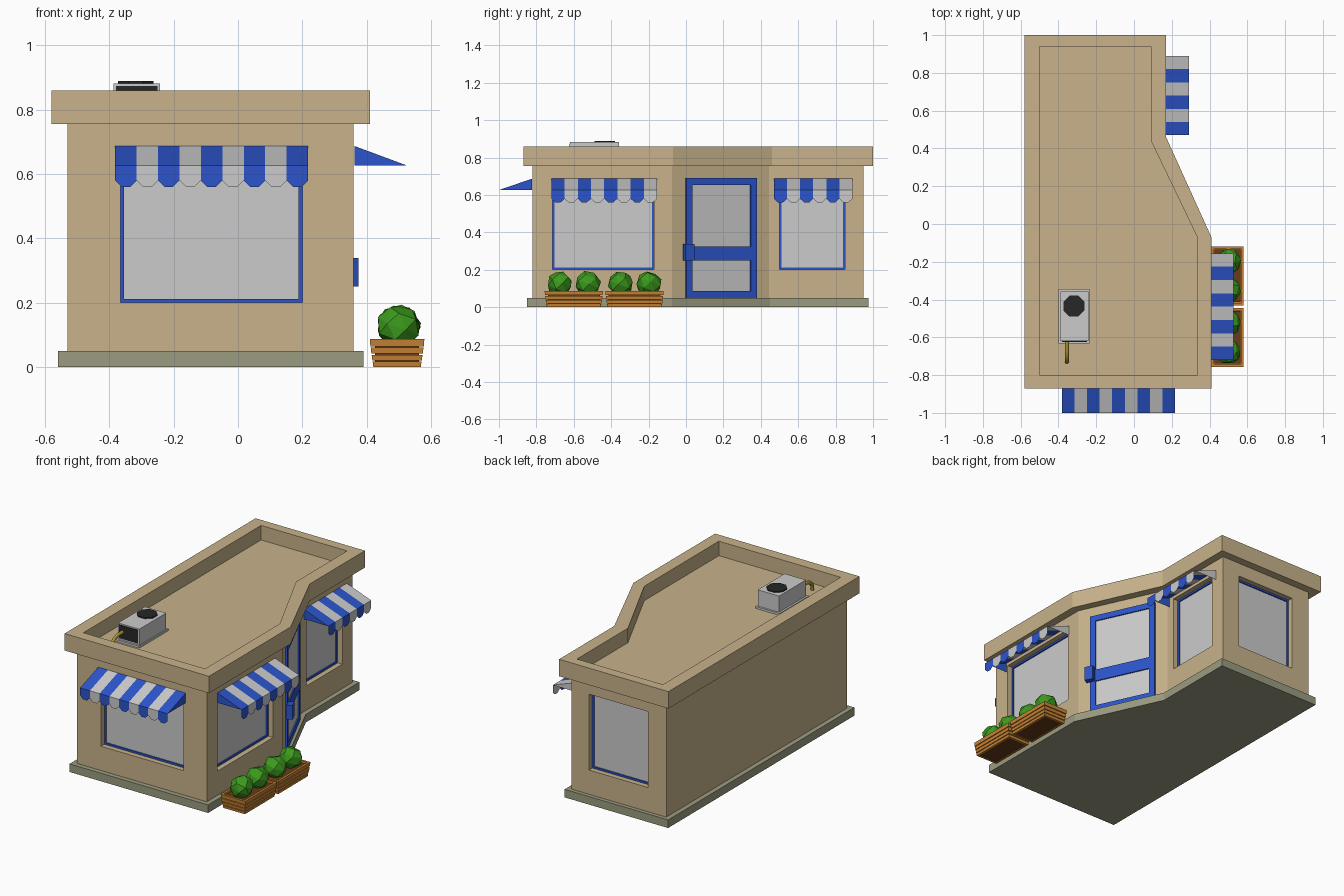
import bpy, bmesh, math, random
from mathutils import Vector

if "Cube" in bpy.data.objects:
    bpy.data.objects.remove(bpy.data.objects["Cube"])

random.seed(4)


def material(name, *rgb):
    m = bpy.data.materials.new(name)
    m.diffuse_color = (*rgb, 1)
    m.use_nodes = True
    m.node_tree.nodes["Principled BSDF"].inputs["Base Color"].default_value = m.diffuse_color
    return m


TAN = material("tan", 0.58, 0.45, 0.26)
BLUE = material("blue", 0.025, 0.09, 0.6)
STONE = material("stone", 0.33, 0.33, 0.22)
WOOD = material("wood", 0.58, 0.23, 0.035)
SOIL = material("soil", 0.13, 0.045, 0.01)
GREEN = material("green", 0.045, 0.32, 0.012)
DARK = material("dark", 0.02, 0.02, 0.02)
BRASS = material("brass", 0.4, 0.3, 0.03)


def finish(name, bm, mat=None):
    bmesh.ops.recalc_face_normals(bm, faces=bm.faces)
    me = bpy.data.meshes.new(name)
    bm.to_mesh(me)
    bm.free()
    if mat:
        me.materials.append(mat)
    ob = bpy.data.objects.new(name, me)
    bpy.context.collection.objects.link(ob)
    return ob


def loft(name, loops, mat=None):
    """Join equal-length loops of points in order and cap both ends."""
    bm = bmesh.new()
    rings = [[bm.verts.new(p) for p in loop] for loop in loops]
    for a, b in zip(rings, rings[1:]):
        for i in range(len(a)):
            j = (i + 1) % len(a)
            bm.faces.new((a[i], a[j], b[j], b[i]))
    bm.faces.new(rings[0])
    bm.faces.new(rings[-1])
    return finish(name, bm, mat)


def at(outline, z):
    return [(x, y, z) for x, y in outline]


def rect(x0, x1, y0, y1):
    return [(x0, y0), (x1, y0), (x1, y1), (x0, y1)]


def box(name, x, y, z, mat=None):
    r = rect(*x, *y)
    return loft(name, [at(r, z[0]), at(r, z[1])], mat)


def wall_frame(origin, along):
    """Map (u along wall, v outward, z) to the world; outward is right of 'along'."""
    o, d = Vector((*origin, 0)), Vector((*along, 0)).normalized()
    n = Vector((d.y, -d.x, 0))
    return lambda u, v, z: o + u * d + v * n + Vector((0, 0, z))


def wall_box(name, wall, u, v, z, mat=None):
    return loft(name, [[wall(a, b, h) for a, b in rect(*u, *v)] for h in z], mat)


# Building shell
base_line = [(-.56, -.85), (.39, -.85), (.39, -.075), (.15, .45), (.15, .975), (-.56, .975)]
wall_line = [(-.53, -.82), (.36, -.82), (.36, -.075), (.12, .445), (.12, .95), (-.53, .95)]
roof_line = [(-.58, -.87), (.41, -.87), (.41, -.07), (.17, .46), (.17, 1), (-.58, 1)]
roof_in = [(-.50, -.80), (.335, -.80), (.335, -.07), (.09, .44), (.09, .94), (-.50, .94)]
loft("base_slab", [at(base_line, 0), at(base_line, .05)], STONE)
walls = loft("walls", [at(wall_line, .05), at(wall_line, .757)], TAN)
loft("roof_parapet", [at(roof_line, .755), at(roof_line, .86),
                      at(roof_in, .86), at(roof_in, .77)], TAN)

front = wall_frame((0, -.82), (1, 0))
side = wall_frame((.36, 0), (0, 1))
rear_side = wall_frame((.12, 0), (0, 1))
back = wall_frame((0, .95), (-1, 0))
slant = wall_frame(wall_line[2], (-.24, .52))


# Recessed windows
def border(name, wall, u, z, w, v):
    wall_box(name + "_left", wall, (u[0], u[0] + w), v, z, BLUE)
    wall_box(name + "_right", wall, (u[1] - w, u[1]), v, z, BLUE)
    for part, h in (("bottom", (z[0], z[0] + w)), ("top", (z[1] - w, z[1]))):
        wall_box(f"{name}_{part}", wall, (u[0] + w, u[1] - w), v, h, BLUE)


def window(name, wall, u0, u1):
    z = (.2, .67)
    cutter = wall_box(name + "_cutter", wall, (u0, u1), (-.045, .05), z)
    cutter.hide_render = True
    cutter.hide_viewport = True
    cutter.display_type = 'WIRE'
    mod = walls.modifiers.new(name, 'BOOLEAN')
    mod.object, mod.operation, mod.solver = cutter, 'DIFFERENCE', 'EXACT'
    border(name + "_frame", wall, (u0, u1), z, .011, (-.045, -.032))
    wall_box(name + "_glass", wall, (u0 + .01, u1 - .01), (-.046, -.04), (.21, .66))


window("front_window", front, -.365, .2)
window("side_window", side, -.715, -.17)
window("rear_side_window", rear_side, .5, .85)
window("back_window", back, 0, .405)

# Door on the slanted wall
d0, d1 = .08, .495
v = (-.01, .012)
border("door_frame", slant, (d0, d1), (.05, .69), .036, v)
wall_box("door_middle_rail", slant, (d0 + .036, d1 - .036), v, (.25, .325), BLUE)
wall_box("door_glass", slant, (d0 + .02, d1 - .02), (-.01, .004), (.07, .67))
wall_box("door_handle", slant, (d0 - .02, d0 + .032), (.01, .045), (.25, .338), BLUE)


# Striped awnings with scalloped valances
def awning(name, wall, u0, u1, count, depth):
    w = (u1 - u0) / count
    for parity, mat in enumerate((BLUE, None)):
        bm = bmesh.new()

        def face(*pts):
            bm.faces.new([bm.verts.new(wall(*p)) for p in pts])
        for i in range(parity, count, 2):
            a, b = u0 + i * w, u0 + (i + 1) * w
            face((a, .003, .687), (b, .003, .687), (b, depth, .626), (a, depth, .626))
            face((a, depth, .626), (b, depth, .626), (b, depth, .58),
                 (b - .3 * w, depth, .56), (a + .3 * w, depth, .56), (a, depth, .58))
            for end, hit in ((a, i == 0), (b, i == count - 1)):
                if hit:
                    face((end, .003, .687), (end, depth, .626), (end, .003, .626))
        bmesh.ops.remove_doubles(bm, verts=bm.verts, dist=1e-5)
        finish(f"{name}_{'grey' if parity else 'blue'}_stripes", bm, mat)


awning("front_awning", front, -.382, .218, 9, .18)
awning("side_awning", side, -.72, -.155, 8, .167)
awning("rear_side_awning", rear_side, .47, .89, 6, .17)


# Slatted planters with faceted bushes
def bush(name, x, y, z, r, n=22):
    bm = bmesh.new()
    spin = random.uniform(0, 6)
    for i in range(n):
        h = 1 - 2 * (i + .5) / n
        t = i * 2.39996 + spin
        s = math.sqrt(1 - h * h)
        k = r * random.uniform(.97, 1.05)
        bm.verts.new((x + k * s * math.cos(t), y + k * s * math.sin(t), z + k * h))
    bmesh.ops.convex_hull(bm, input=bm.verts)
    finish(name, bm, GREEN)


def planter(name, cy):
    cx, hx, hy = .495, .076, .147
    for i, (z0, z1) in enumerate(((0, .016), (.02, .037), (.041, .06), (.064, .087))):
        grow = .003 * i
        loops = [at(rect(cx - hx - g, cx + hx + g, cy - hy - g, cy + hy + g), z)
                 for g, z in ((grow - .002, z0), (grow, z1), (grow - .014, z1), (grow - .014, z0))]
        bm_ob = loft(f"{name}_slat_{i}", loops + [loops[0]], WOOD)
        # drop the end caps so each slat is a closed ring
        bm = bmesh.new()
        bm.from_mesh(bm_ob.data)
        bmesh.ops.delete(bm, geom=list(bm.faces)[-2:], context='FACES')
        bmesh.ops.remove_doubles(bm, verts=bm.verts, dist=1e-5)
        bmesh.ops.recalc_face_normals(bm, faces=bm.faces)
        bm.to_mesh(bm_ob.data)
        bm.free()
    box(name + "_soil", (cx - .068, cx + .068), (cy - .139, cy + .139), (.002, .076), SOIL)
    for i, dy in enumerate((-.076, .076)):
        bush(f"{name}_bush_{i}", .5, cy + dy, .126, .068)


planter("front_planter", -.6)
planter("rear_planter", -.275)

# Rooftop air conditioner
box("cooler_plate", (-.40, -.235), (-.632, -.345), (.768, .782))
box("cooler_body", (-.388, -.242), (-.62, -.357), (.78, .882))
box("cooler_vent", (-.38, -.25), (-.624, -.615), (.792, .874), DARK)
disc = [(-.318 + .06 * math.cos(a * math.pi / 4 + .39), -.435 + .06 * math.sin(a * math.pi / 4 + .39))
        for a in range(8)]
loft("cooler_fan", [at(disc, .88), at(disc, .889)], DARK)

# Bent pipe from the cooler down to the roof
curve = bpy.data.curves.new("cooler_pipe", 'CURVE')
curve.dimensions = '3D'
curve.bevel_depth = .011
curve.bevel_resolution = 1
curve.use_fill_caps = True
path = [(-.615, .835), (-.67, .835), (-.70, .828), (-.722, .81), (-.73, .79), (-.73, .768)]
sp = curve.splines.new('POLY')
sp.points.add(len(path) - 1)
for p, (y, z) in zip(sp.points, path):
    p.co = (-.355, y, z, 1)
curve.materials.append(BRASS)
bpy.context.collection.objects.link(bpy.data.objects.new("cooler_pipe", curve))
